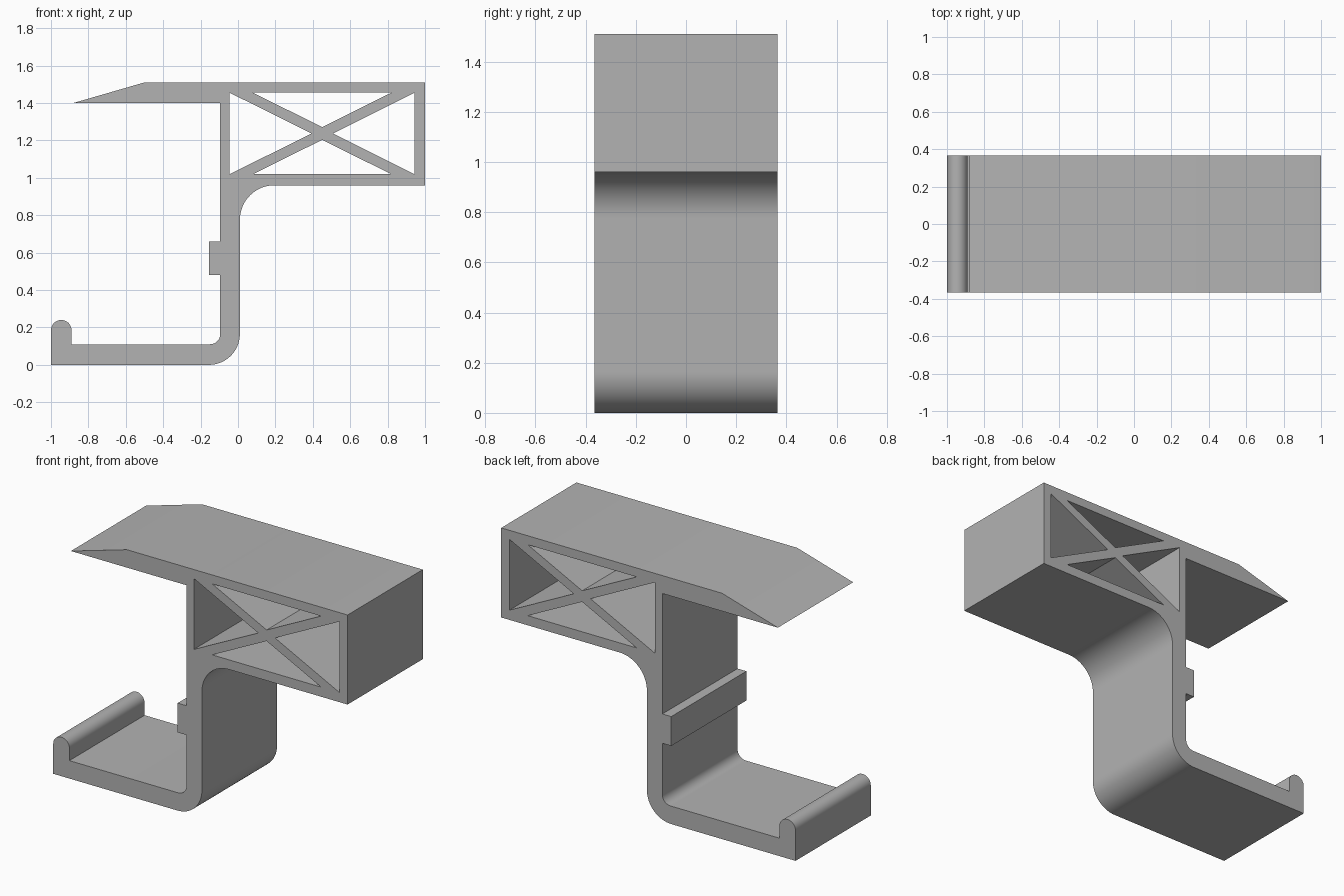
import bpy, bmesh
from math import cos, sin, radians

DEPTH = 0.73

if "Cube" in bpy.data.objects:
    bpy.data.objects.remove(bpy.data.objects["Cube"])


def arc(cx, cz, r, start, end, steps=16):
    angles = [radians(start + (end - start) * i / steps) for i in range(steps + 1)]
    return [(cx + r * cos(a), cz + r * sin(a)) for a in angles]


def add_loop(bm, points):
    verts = [bm.verts.new((x, -DEPTH / 2, z)) for x, z in points]
    return [bm.edges.new((v, verts[i - 1])) for i, v in enumerate(verts)]


# Side profile, from the lower lip round to its rounded tip
outer_bend = arc(-0.155, 0.165, 0.165, -90, 0)
fillet = arc(0.195, 0.775, 0.185, 180, 90)
top_arm = [(1, 0.96), (1, 1.51), (-0.5, 1.51), (-0.88, 1.4), (-0.095, 1.4)]
stop_rib = [(-0.095, 0.66), (-0.155, 0.66), (-0.155, 0.48), (-0.095, 0.48)]
inner_bend = arc(-0.15, 0.165, 0.055, 0, -90)
lip = [(-0.89, 0.11)] + arc(-0.945, 0.185, 0.055, 0, 180)
outline = [(-1, 0)] + outer_bend + fillet + top_arm + stop_rib + inner_bend + lip

# Triangular openings that leave the crossed braces, mirrored about the centre
MX, MZ = 0.45, 1.237
holes = []
for s in (-1, 1):
    holes.append([(MX + s * 0.495, MZ - 0.218), (MX + s * 0.495, MZ + 0.218), (MX + s * 0.057, MZ)])
    holes.append([(MX - 0.37, MZ + s * 0.218), (MX + 0.37, MZ + s * 0.218), (MX, MZ + s * 0.034)])

# Fill the profile and extrude it through the depth
bm = bmesh.new()
edges = []
for loop in [outline] + holes:
    edges += add_loop(bm, loop)
bmesh.ops.triangle_fill(bm, edges=edges, use_beauty=True, normal=(0, -1, 0))
ext = bmesh.ops.extrude_face_region(bm, geom=bm.faces[:])
moved = [g for g in ext["geom"] if isinstance(g, bmesh.types.BMVert)]
bmesh.ops.translate(bm, verts=moved, vec=(0, DEPTH, 0))
bmesh.ops.recalc_face_normals(bm, faces=bm.faces[:])
mesh = bpy.data.meshes.new("braced_hook_bracket")
bm.to_mesh(mesh)
bm.free()

# Plain grey finish
grey = bpy.data.materials.new("plain_grey")
grey.use_nodes = True
colour = (0.45, 0.45, 0.45, 1)
grey.diffuse_color = colour
grey.node_tree.nodes["Principled BSDF"].inputs["Base Color"].default_value = colour
mesh.materials.append(grey)

bracket = bpy.data.objects.new("braced_hook_bracket", mesh)
bpy.context.collection.objects.link(bracket)
bpy.ops.object.select_all(action="DESELECT")
bracket.select_set(True)
bpy.context.view_layer.objects.active = bracket
bpy.ops.object.shade_smooth_by_angle(angle=radians(30))
